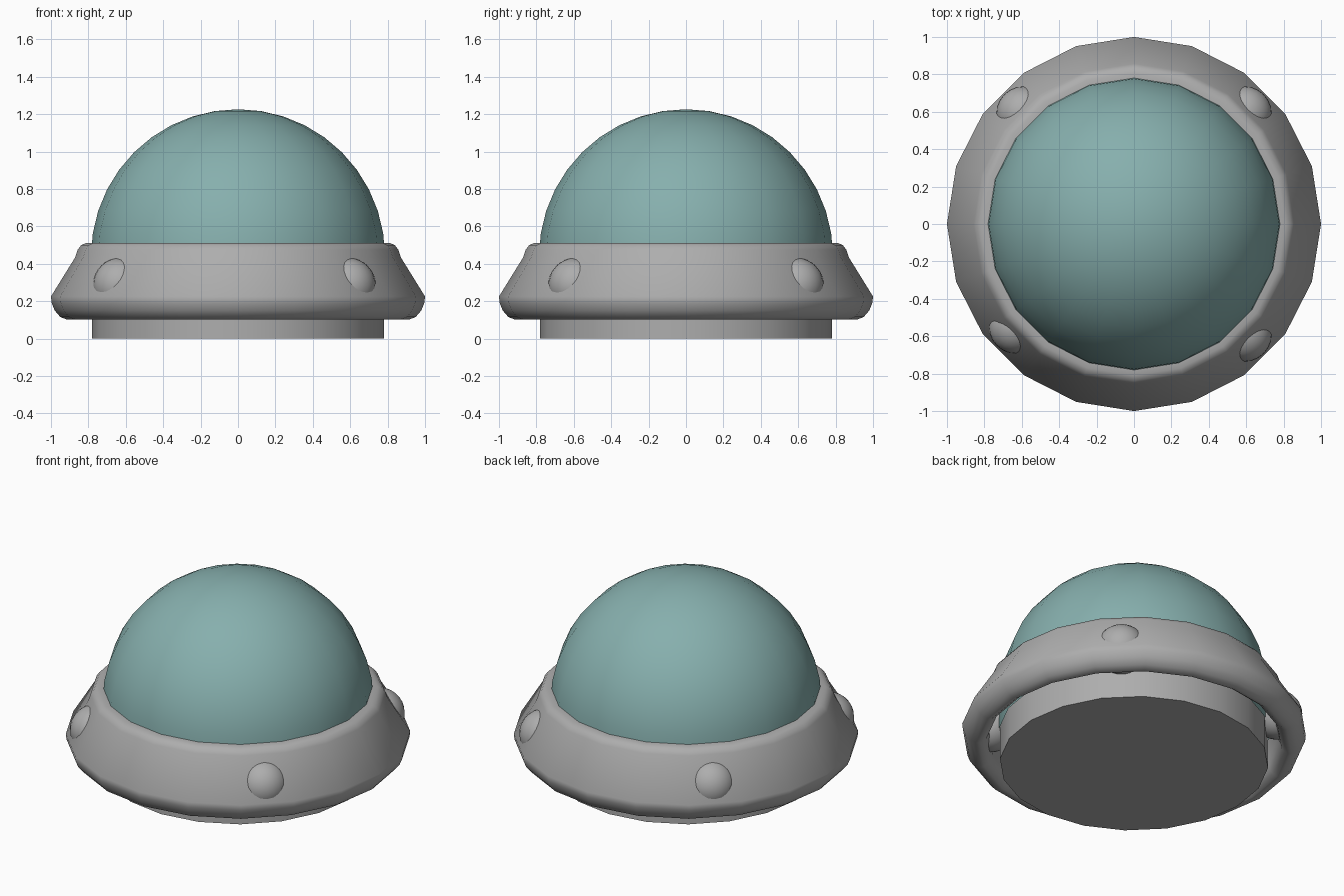
import bpy, bmesh
from math import sin, cos, pi, radians
from mathutils import Vector

if "Cube" in bpy.data.objects:
    bpy.data.objects.remove(bpy.data.objects["Cube"])

SIDES = 20


def material(name, color):
    mat = bpy.data.materials.new(name)
    mat.diffuse_color = (*color, 1)
    mat.use_nodes = True
    mat.node_tree.nodes["Principled BSDF"].inputs["Base Color"].default_value = mat.diffuse_color
    return mat


def finish(name, bm, mat):
    mesh = bpy.data.meshes.new(name)
    bm.to_mesh(mesh)
    bm.free()
    mesh.materials.append(mat)
    obj = bpy.data.objects.new(name, mesh)
    bpy.context.collection.objects.link(obj)
    bpy.ops.object.select_all(action='DESELECT')
    obj.select_set(True)
    bpy.context.view_layer.objects.active = obj
    bpy.ops.object.shade_smooth_by_angle(angle=radians(40))


def lathe(name, profile, mat, closed=False):
    """Revolve (radius, z) points around z; zero radius makes a pole."""
    bm = bmesh.new()
    rings = []
    for r, z in profile:
        if r == 0:
            rings.append([bm.verts.new((0, 0, z))] * SIDES)
        else:
            rings.append([bm.verts.new((r * cos(2 * pi * i / SIDES),
                                        r * sin(2 * pi * i / SIDES), z))
                          for i in range(SIDES)])
    pairs = list(zip(rings, rings[1:]))
    if closed:
        pairs.append((rings[-1], rings[0]))
    for a, b in pairs:
        for i in range(SIDES):
            j = (i + 1) % SIDES
            bm.faces.new(dict.fromkeys((a[i], a[j], b[j], b[i])))
    bmesh.ops.recalc_face_normals(bm, faces=bm.faces)
    finish(name, bm, mat)


metal = material("dark_grey_metal", (0.42, 0.42, 0.42))
glass = material("tinted_glass", (0.24, 0.43, 0.42))

# Base drum
lathe("base", [(0, 0), (0.78, 0), (0.78, 0.22), (0, 0.22)], metal)

# Sloped collar with rounded lips, hollow underneath
lathe("collar", [
    (0.895, 0.102), (0.915, 0.102), (0.95, 0.115), (0.98, 0.15), (0.996, 0.19),
    (1.00, 0.225), (0.87, 0.435), (0.857, 0.475), (0.838, 0.50), (0.81, 0.512),
    (0.77, 0.512), (0.77, 0.47), (0.845, 0.22), (0.845, 0.17), (0.86, 0.13),
], metal, closed=True)

# Tinted dome with a short wall below the collar top
R, CZ = 0.786, 0.44
arc = [(R * cos(radians(a)), CZ + R * sin(radians(a))) for a in range(0, 90, 9)]
lathe("dome", [(R, 0.20)] + arc + [(0, CZ + R)], glass)

# Four round studs set into the collar slope
for n, angle in enumerate((45, 135, 221, 315)):
    a = radians(angle)
    bm = bmesh.new()
    bmesh.ops.create_uvsphere(bm, u_segments=24, v_segments=16, radius=0.146)
    bmesh.ops.translate(bm, verts=bm.verts,
                        vec=Vector((0.835 * cos(a), 0.835 * sin(a), 0.285)))
    finish(f"stud_{n + 1}", bm, metal)
